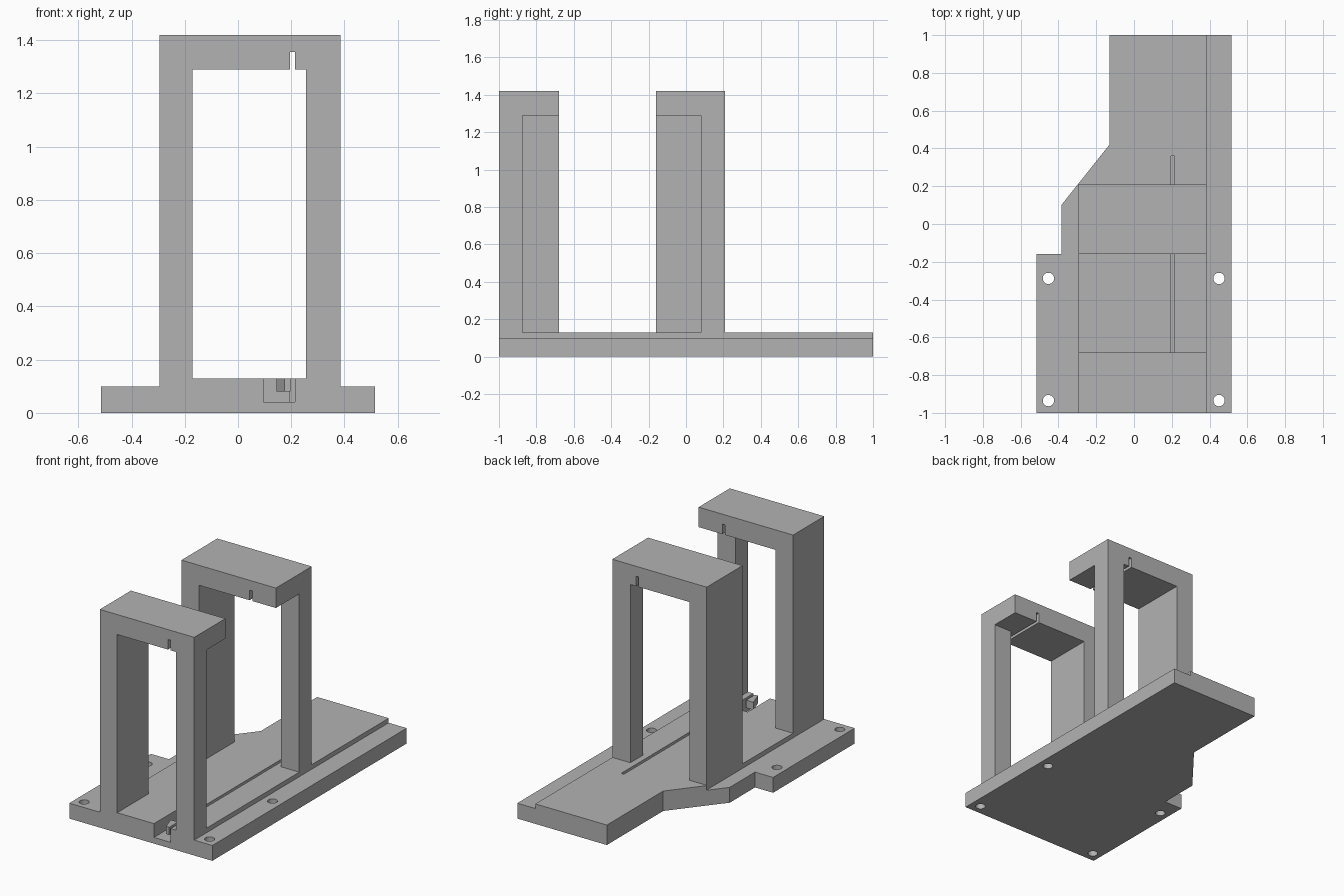
import bpy, bmesh, math

cube = bpy.data.objects.get("Cube")
if cube:
    bpy.data.objects.remove(cube, do_unlink=True)

GREY = (0.45, 0.45, 0.45, 1)
mat = bpy.data.materials.new("matte_grey")
mat.use_nodes = True
mat.diffuse_color = GREY
mat.node_tree.nodes["Principled BSDF"].inputs["Base Color"].default_value = GREY


def prism(name, outline, z0, z1):
    """Extrude a plan outline between two heights."""
    bm = bmesh.new()
    face = bm.faces.new([bm.verts.new((x, y, z0)) for x, y in outline])
    ext = bmesh.ops.extrude_face_region(bm, geom=[face])
    for v in ext["geom"]:
        if isinstance(v, bmesh.types.BMVert):
            v.co.z = z1
    bmesh.ops.recalc_face_normals(bm, faces=bm.faces)
    mesh = bpy.data.meshes.new(name)
    bm.to_mesh(mesh)
    bm.free()
    mesh.materials.append(mat)
    ob = bpy.data.objects.new(name, mesh)
    bpy.context.collection.objects.link(ob)
    return ob


def box(name, x0, x1, y0, y1, z0, z1):
    return prism(name, [(x0, y0), (x1, y0), (x1, y1), (x0, y1)], z0, z1)


def cut(target, cutter):
    """Subtract the cutter, apply the result and discard the cutter."""
    bpy.context.view_layer.objects.active = target
    mod = target.modifiers.new("cut", "BOOLEAN")
    mod.operation = "DIFFERENCE"
    mod.solver = "EXACT"
    mod.object = cutter
    bpy.ops.object.modifier_apply(modifier=mod.name)
    bpy.data.objects.remove(cutter, do_unlink=True)


FLANGE, DECK, TOP = 0.10, 0.13, 1.42
LEFT, RIGHT = -0.295, 0.385
SLOT = (0.195, 0.215)

# Base plate with a stepped, tapered outline
base = prism("base_plate", [(-0.515, -1), (0.515, -1), (0.515, 1), (-0.13, 1), (-0.13, 0.42),
                            (-0.385, 0.10), (-0.385, -0.16), (-0.515, -0.16)], 0, DECK)

# Lower flanges beside the raised deck
cut(base, box("flange_cut", RIGHT, 1, -2, 2, FLANGE, 1))
cut(base, box("flange_cut", -1, LEFT, -2, 0.213, FLANGE, 1))

# Long groove and the open pocket at the front
cut(base, box("groove_cut", *SLOT, -0.9, 0.36, 0.04, 1))
cut(base, box("pocket_cut", 0.095, SLOT[1], -2, -0.77, 0.04, 1))

# Screw holes
for x in (-0.453, 0.45):
    for y in (-0.935, -0.288):
        ring = [(x + 0.03 * math.cos(a * math.tau / 32), y + 0.03 * math.sin(a * math.tau / 32))
                for a in range(32)]
        cut(base, prism("hole_cut", ring, -1, 1))

# Small guide tab inside the pocket
prism("guide_tab", [(0.175, -0.99), (0.198, -0.99), (0.198, -0.9), (0.145, -0.9)], 0.08, DECK)


def arch(name, y0, y1, open0, open1):
    """Tall frame whose left-hand leg is shortened by a side opening."""
    ob = box(name, LEFT, RIGHT, y0, y1, DECK, TOP)
    cut(ob, box("window_cut", -0.17, 0.255, -2, 2, -1, 1.29))
    cut(ob, box("side_cut", 0.2, 1, open0, open1, -1, 1.29))
    cut(ob, box("slot_cut", *SLOT, -2, 2, 1.2, 1.355))


arch("front_arch", -1, -0.68, -0.875, -0.5)
arch("rear_arch", -0.16, 0.208, -0.5, 0.08)
